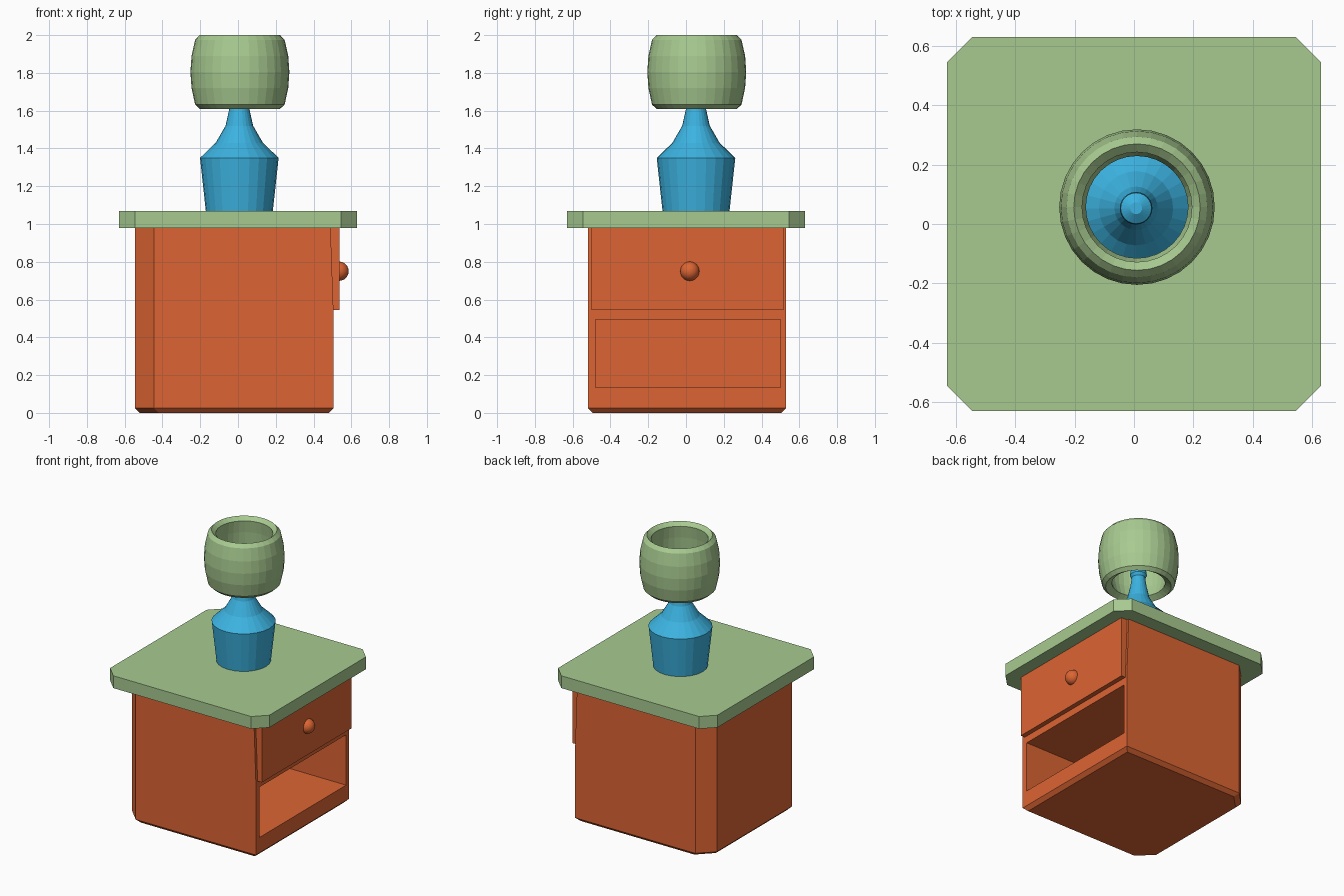
import bpy, bmesh, math

if "Cube" in bpy.data.objects:
    bpy.data.objects.remove(bpy.data.objects["Cube"])


def material(name, color):
    m = bpy.data.materials.new(name)
    m.diffuse_color = (*color, 1)
    m.use_nodes = True
    m.node_tree.nodes["Principled BSDF"].inputs["Base Color"].default_value = m.diffuse_color
    return m


ORANGE = material("orange_paint", (0.72, 0.13, 0.033))
GREEN = material("green_paint", (0.39, 0.59, 0.28))
BLUE = material("blue_glaze", (0.045, 0.45, 0.75))


def finish(bm, name, mat):
    bmesh.ops.recalc_face_normals(bm, faces=bm.faces)
    me = bpy.data.meshes.new(name)
    bm.to_mesh(me)
    bm.free()
    ob = bpy.data.objects.new(name, me)
    bpy.context.collection.objects.link(ob)
    me.materials.append(mat)
    return ob


def loft(name, rings, mat, closed=False):
    """Bridge rings of equal vertex count; cap the ends unless closed."""
    bm = bmesh.new()
    vs = [[bm.verts.new(p) for p in r] for r in rings]
    n = len(rings[0])
    for a, b in zip(vs, vs[1:] + vs[:1] if closed else vs[1:]):
        for i in range(n):
            j = (i + 1) % n
            bm.faces.new((a[i], a[j], b[j], b[i]))
    if not closed:
        bm.faces.new(vs[0][::-1])
        bm.faces.new(vs[-1])
    return finish(bm, name, mat)


def outline(x0, x1, y0, y1, left, right, z):
    """Rectangle with chamfered left and right corner pairs."""
    p = [(x0, y0 + left), (x0 + left, y0)]
    p += [(x1 - right, y0), (x1, y0 + right), (x1, y1 - right), (x1 - right, y1)] if right else [(x1, y0), (x1, y1)]
    p += [(x0 + left, y1), (x0, y1 - left)]
    return [(x, y, z) for x, y in p]


def box(name, x0, x1, y0, y1, z0, z1, mat):
    rings = [[(x0, y0, z), (x1, y0, z), (x1, y1, z), (x0, y1, z)] for z in (z0, z1)]
    return loft(name, rings, mat)


def lathe(name, profile, cx, cy, sides, mat, closed=False):
    rings = [[(cx + r * math.cos(2 * math.pi * i / sides),
               cy + r * math.sin(2 * math.pi * i / sides), z)
              for i in range(sides)] for r, z in profile]
    return loft(name, rings, mat, closed)


# Cabinet body with chamfered back corners and an open shelf
cabinet = loft("cabinet", [
    outline(-0.52, 0.48, -0.495, 0.505, 0.10, 0, 0),
    outline(-0.545, 0.505, -0.52, 0.53, 0.10, 0, 0.025),
    outline(-0.545, 0.505, -0.52, 0.53, 0.10, 0, 0.55),
    outline(-0.545, 0.49, -0.52, 0.53, 0.10, 0, 0.98)], ORANGE)
cutter = box("shelf_cutter", -0.44, 0.7, -0.48, 0.50, 0.135, 0.495, ORANGE)
cutter.hide_render = True
cut = cabinet.modifiers.new("shelf", 'BOOLEAN')
cut.operation = 'DIFFERENCE'
cut.solver = 'EXACT'
cut.object = cutter
bpy.context.view_layer.objects.active = cabinet
bpy.ops.object.modifier_apply(modifier=cut.name)
bpy.data.objects.remove(cutter)

# Drawer front and knob
box("drawer_front", 0.488, 0.538, -0.50, 0.515, 0.545, 0.98, ORANGE)
bm = bmesh.new()
bmesh.ops.create_uvsphere(bm, u_segments=20, v_segments=12, radius=0.051)
bmesh.ops.translate(bm, verts=bm.verts, vec=(0.535, 0.02, 0.75))
knob = finish(bm, "drawer_knob", ORANGE)
for f in knob.data.polygons:
    f.use_smooth = True

# Table top with clipped corners
loft("table_top", [outline(-0.63, 0.63, -0.63, 0.63, 0.085, 0.085, z)
                   for z in (0.98, 1.068)], GREEN)

# Lamp base, neck and small bulb tip
lathe("lamp_base", [(0.177, 1.065), (0.208, 1.35), (0.125, 1.43), (0.073, 1.52),
                    (0.053, 1.61), (0.044, 1.675), (0.055, 1.695),
                    (0.052, 1.72), (0.02, 1.742)], 0.007, 0.053, 24, BLUE)

# Thick barrel-shaped shade, open at both ends
outer = [(0.213, 1.61), (0.237, 1.632), (0.256, 1.72), (0.262, 1.805),
         (0.256, 1.89), (0.237, 1.975), (0.213, 2.0)]
inner = [(0.185, 1.975), (0.195, 1.89), (0.20, 1.805), (0.195, 1.72), (0.172, 1.635)]
lathe("lamp_shade", outer + inner, 0.01, 0.057, 32, GREEN, closed=True)
